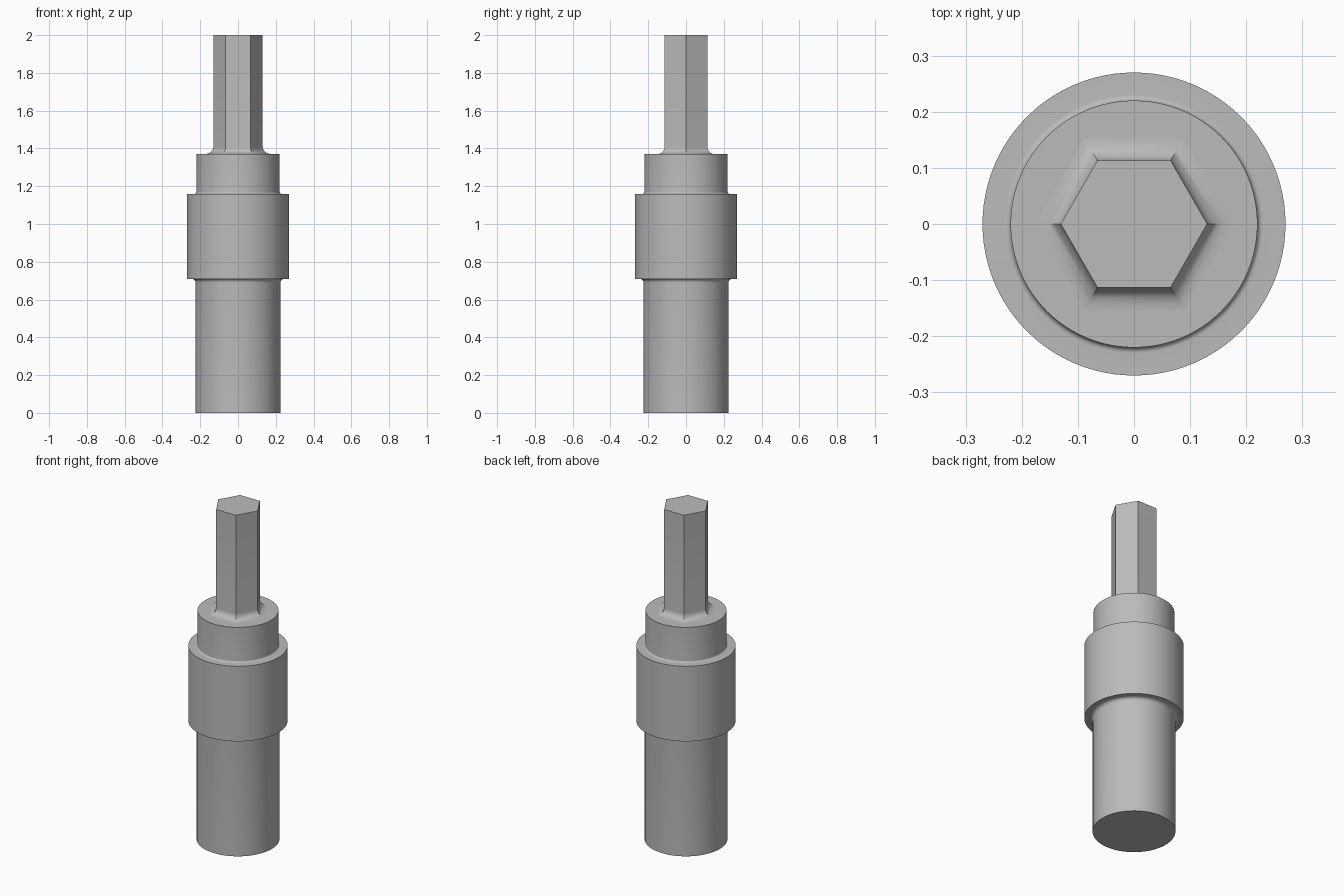
import bpy, bmesh
from math import sin, cos, pi, radians

cube = bpy.data.objects.get("Cube")
if cube:
    bpy.data.objects.remove(cube, do_unlink=True)

steel = bpy.data.materials.new("grey steel")
steel.use_nodes = True
GREY = (0.5, 0.5, 0.5, 1)
steel.diffuse_color = GREY
steel.node_tree.nodes["Principled BSDF"].inputs["Base Color"].default_value = GREY


def fillet(r, z, size, up, steps=8):
    """Concave quarter arc from the wall at radius r to the flat at height z."""
    arc = []
    for i in range(steps + 1):
        a = pi / 2 * i / steps
        arc.append((r + size * (1 - cos(a)), z + up * size * (1 - sin(a))))
    return arc


def spin(name, profile, sides, cap_bottom=True, stretch=1):
    """Loft a (radius, height) profile round the z axis."""
    bm = bmesh.new()
    rings = [[bm.verts.new((r * stretch * cos(2 * pi * k / sides),
                            r * stretch * sin(2 * pi * k / sides), z))
              for k in range(sides)] for r, z in profile]
    for low, high in zip(rings, rings[1:]):
        for k in range(sides):
            n = (k + 1) % sides
            bm.faces.new((low[k], low[n], high[n], high[k]))
    bm.faces.new(rings[-1])
    if cap_bottom:
        bm.faces.new(rings[0][::-1])
    mesh = bpy.data.meshes.new(name)
    bm.to_mesh(mesh)
    bm.free()
    mesh.materials.append(steel)
    obj = bpy.data.objects.new(name, mesh)
    bpy.context.collection.objects.link(obj)
    bpy.ops.object.select_all(action='DESELECT')
    obj.select_set(True)
    bpy.context.view_layer.objects.active = obj
    bpy.ops.object.shade_smooth_by_angle(angle=radians(30))
    return obj


# Stepped round body: lower barrel, wide collar, upper shoulder
profile = [(0.225, 0)]
profile += fillet(0.225, 0.71, 0.02, -1)
profile += [(0.27, 0.71), (0.27, 1.16)]
profile += fillet(0.22, 1.16, 0.01, 1)[::-1]
profile += [(0.22, 1.37)]
spin("stepped_body", profile, 96)

# Hexagonal shank, sized across its flats, with a flared root
shank = fillet(0.113, 1.37, 0.04, 1)[::-1] + [(0.113, 2)]
spin("hex_shank", shank, 6, cap_bottom=False, stretch=1 / cos(pi / 6))
